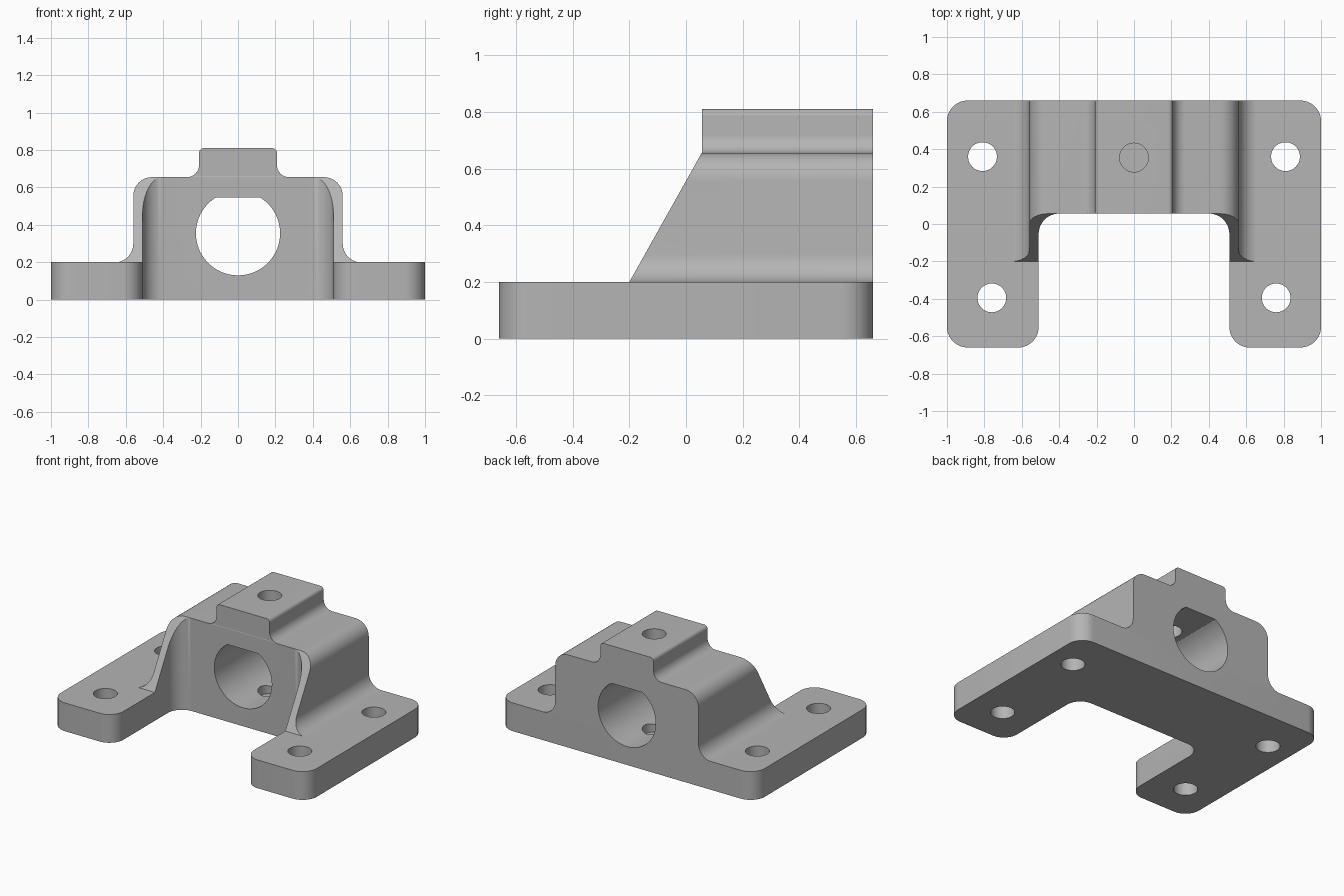
import bpy
import bmesh
from math import sin, cos, pi, asin
from mathutils import Vector

if "Cube" in bpy.data.objects:
    bpy.data.objects.remove(bpy.data.objects["Cube"])

grey = bpy.data.materials.new("cast_grey")
grey.use_nodes = True
colour = (0.46, 0.46, 0.46, 1)
grey.diffuse_color = colour
grey.node_tree.nodes["Principled BSDF"].inputs["Base Color"].default_value = colour


def rounded(corners, steps=10):
    """Outline from (u, v, radius) corners, each replaced by a tangent arc."""
    out = []
    n = len(corners)
    for i, (u, v, r) in enumerate(corners):
        p = Vector((u, v))
        if r == 0:
            out.append(p)
            continue
        a = (Vector(corners[i - 1][:2]) - p).normalized()
        b = (Vector(corners[(i + 1) % n][:2]) - p).normalized()
        half = a.angle(b) / 2
        centre = p + (a + b).normalized() * (r / sin(half))
        start = p + a * (a.dot(centre - p)) - centre
        end = p + b * (b.dot(centre - p)) - centre
        sweep = start.angle(end)
        for k in range(steps + 1):
            t = k / steps
            arc = (start * sin((1 - t) * sweep) + end * sin(t * sweep)) / sin(sweep)
            out.append(centre + arc)
    return out


def mirrored(half):
    return half + [(-u, v, r) for u, v, r in reversed(half)]


def prism(name, outline, axis, low, high):
    """Extrude a closed outline along the given axis."""
    place = {"x": lambda u, v, w: (w, u, v),
             "y": lambda u, v, w: (u, w, v),
             "z": lambda u, v, w: (u, v, w)}[axis]
    bm = bmesh.new()
    face = bm.faces.new([bm.verts.new(place(p[0], p[1], low)) for p in outline])
    moved = bmesh.ops.extrude_face_region(bm, geom=[face])["geom"]
    bmesh.ops.translate(bm, vec=place(0, 0, high - low),
                        verts=[g for g in moved if isinstance(g, bmesh.types.BMVert)])
    bmesh.ops.recalc_face_normals(bm, faces=bm.faces)
    mesh = bpy.data.meshes.new(name)
    bm.to_mesh(mesh)
    bm.free()
    mesh.materials.append(grey)
    obj = bpy.data.objects.new(name, mesh)
    bpy.context.collection.objects.link(obj)
    return obj


def combine(target, other, operation):
    """Apply a boolean and discard the helper."""
    mod = target.modifiers.new(operation, "BOOLEAN")
    mod.operation = operation
    mod.solver = "EXACT"
    mod.object = other
    bpy.context.view_layer.objects.active = target
    bpy.ops.object.modifier_apply(modifier=mod.name)
    bpy.data.objects.remove(other)


def circle(x, y, r, start=0.0, sweep=2 * pi, n=48):
    return [(x + r * cos(start + sweep * k / n), y + r * sin(start + sweep * k / n))
            for k in range(n)]


# Mounting plate
bracket = prism("bearing_bracket", rounded(mirrored([
    (1, -0.66, 0.11), (1, 0.66, 0.11)])), "z", 0, 0.2)

# Stepped housing with filleted shoulders
housing = prism("housing", rounded(mirrored([
    (0.68, 0.1, 0), (0.68, 0.199, 0), (0.56, 0.199, 0.1), (0.56, 0.655, 0.1),
    (0.208, 0.655, 0.065), (0.208, 0.81, 0.025)])), "y", -0.4, 0.66)

# Sloping front of the side ribs
slope = prism("slope", [(-0.284, 0.05), (0.058, 0.66), (-0.1, 0.661), (-0.1, 0.9),
                        (0.8, 0.9), (0.8, 0.05)], "x", -0.9, 0.9)
combine(housing, slope, "INTERSECT")
combine(bracket, housing, "UNION")

# Front notch between the two feet, with rounded foot corners
notch = prism("notch", rounded(mirrored([
    (0.62, -0.8, 0), (0.62, -0.6605, 0), (0.51, -0.6605, 0.1095),
    (0.51, 0.056, 0.11)])), "z", -0.1, 1)
combine(bracket, notch, "DIFFERENCE")

# Bore with a flat ceiling
flat = asin(0.19 / 0.225)
bore_outline = circle(0, 0.355, 0.225, pi - flat, pi + 2 * flat, 64)
bore_outline.append((0.225 * cos(flat), 0.545))
combine(bracket, prism("bore", bore_outline, "y", -0.2, 0.9), "DIFFERENCE")

# Bolt holes through the plate, and a blind hole down through the bore
for x, y, bottom in [(0.81, 0.36, -0.1), (-0.81, 0.36, -0.1), (0.76, -0.395, -0.1),
                     (-0.76, -0.395, -0.1), (0, 0.355, 0.08)]:
    combine(bracket, prism("hole", circle(x, y, 0.077), "z", bottom, 1), "DIFFERENCE")

# Smooth fillets, sharp edges
bpy.ops.object.select_all(action="DESELECT")
bracket.select_set(True)
bpy.context.view_layer.objects.active = bracket
bpy.ops.object.shade_smooth_by_angle(angle=pi / 6)
